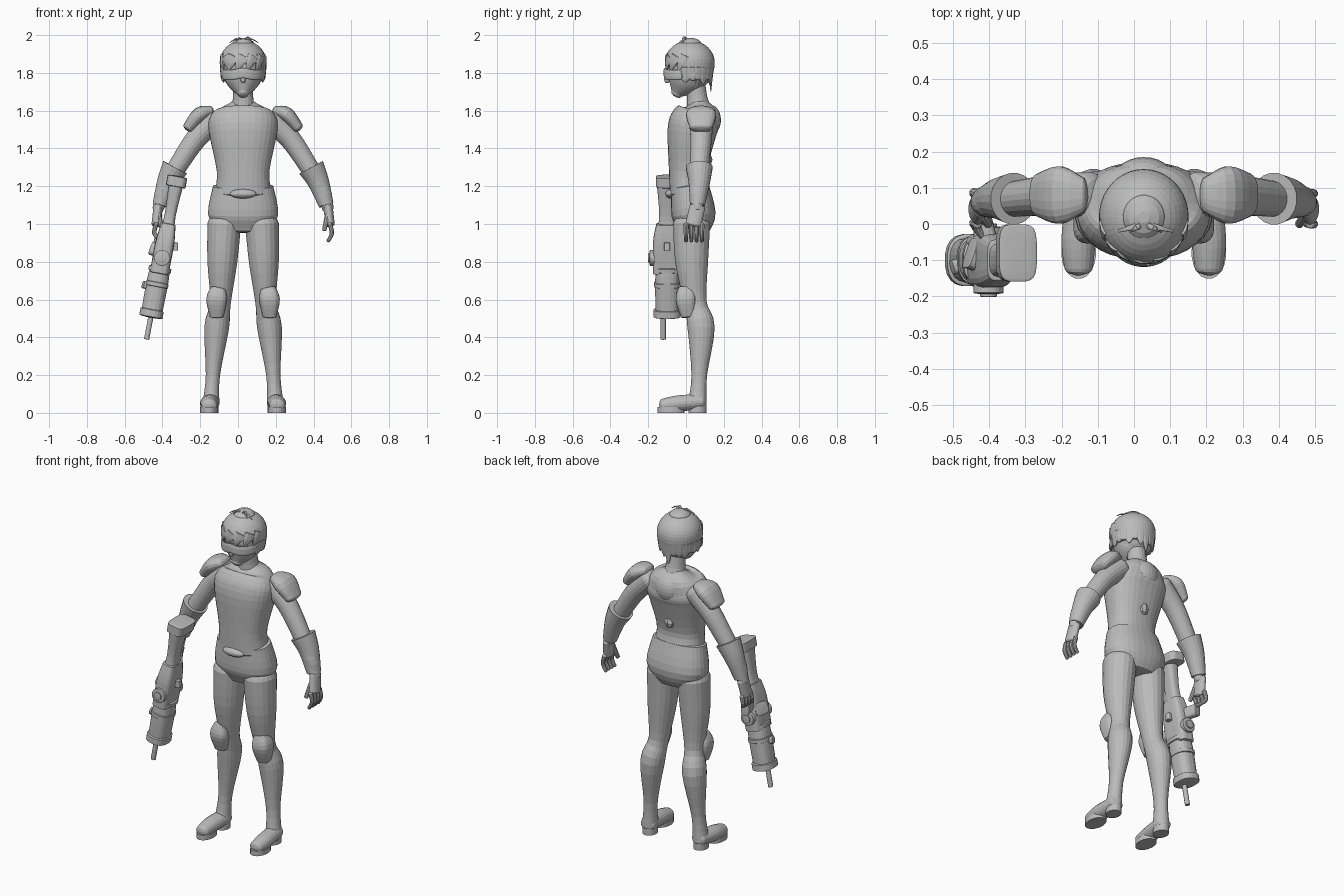
import bpy, bmesh
from math import sin, cos, pi, radians, copysign
from mathutils import Vector, Matrix

starter = bpy.data.objects.get("Cube")
if starter:
    bpy.data.objects.remove(starter)

BODY_X = .027   # the body stands slightly left of the centre
SIDEWAYS, DEPTHWAYS, UPWARD = Matrix.Identity(3)
made = []

grey = bpy.data.materials.new("plain grey")
grey.use_nodes = True
colour = (.5, .5, .5, 1)
grey.diffuse_color = colour
grey.node_tree.nodes["Principled BSDF"].inputs["Base Color"].default_value = colour


def finish(name, bm):
    """Turn a bmesh into an object with the shared material."""
    bmesh.ops.recalc_face_normals(bm, faces=bm.faces)
    mesh = bpy.data.meshes.new(name)
    bm.to_mesh(mesh)
    bm.free()
    mesh.materials.append(grey)
    obj = bpy.data.objects.new(name, mesh)
    obj.location.x = BODY_X
    bpy.context.collection.objects.link(obj)
    made.append(obj)
    return obj


def spline(points, steps):
    """Smooth interpolation through (x, y, z, radius) sections."""
    points = [Vector(point) for point in points]
    padded = [points[0]] + points + [points[-1]]
    result = []
    for before, start, end, after in zip(padded, padded[1:], padded[2:], padded[3:]):
        for step in range(steps):
            t = step / steps
            leave, arrive = (end - before) / 2, (after - start) / 2
            chord = end - start
            result.append(start + leave * t + (chord * 3 - leave * 2 - arrive) * t ** 2
                          + (leave + arrive - chord * 2) * t ** 3)
    return result + [points[-1]]


def tube(name, sections, depth=1, side=1, axis=DEPTHWAYS, power=2, sides=20, steps=4, cap=.6):
    """Loft superellipses, each `depth` times as deep along `axis` as wide."""
    rows = spline(sections, steps)
    centres = [row.xyz for row in rows]
    rings = []
    for i, row in enumerate(rows):
        ahead = centres[min(i + 1, len(rows) - 1)]
        behind = centres[max(i - 1, 0)]
        rings.append((centres[i], (ahead - behind).normalized(), row.w))

    def rounded(ring, direction):
        centre, tangent, radius = ring
        reach = tangent * radius * min(depth, 1) * cap * direction
        angles = [pi / 8, pi / 4, pi * .42]
        return [(centre + reach * sin(a), tangent, radius * cos(a)) for a in angles]

    if cap:
        rings = rounded(rings[0], -1)[::-1] + rings + rounded(rings[-1], 1)

    def bulge(value):
        return copysign(abs(value) ** (2 / power), value)

    bm = bmesh.new()
    loops = []
    for centre, tangent, radius in rings:
        across = axis.cross(tangent).normalized()
        deep = tangent.cross(across) * depth
        loop = []
        for k in range(sides):
            angle = 2 * pi * (k + .5) / sides
            point = centre + (across * bulge(cos(angle)) + deep * bulge(sin(angle))) * radius
            point.x *= side
            loop.append(bm.verts.new(point))
        loops.append(loop)
    for lower, upper in zip(loops, loops[1:]):
        for k in range(sides):
            bm.faces.new((lower[k - 1], lower[k], upper[k], upper[k - 1]))
    bm.faces.new(loops[0])
    bm.faces.new(loops[-1])
    return finish(name, bm)


def block(name, start, end, radius, **options):
    """Straight tube of constant section between two points."""
    sections = [(*start, radius), (*end, radius)]
    return tube(name, sections, steps=1, cap=options.pop("cap", .1), **options)


def ball(name, centre, radii, segments=24):
    bm = bmesh.new()
    bmesh.ops.create_uvsphere(bm, u_segments=segments, v_segments=segments // 2, radius=1)
    placement = Matrix.LocRotScale(Vector(centre), None, Vector(radii))
    bmesh.ops.transform(bm, matrix=placement, verts=bm.verts)
    return finish(name, bm)


# Torso, neck and trousers
tube("torso", [(0, .02, 1.17, .15), (0, .01, 1.28, .14), (0, .03, 1.48, .18), (0, .05, 1.55, .18),
               (0, .07, 1.6, .14), (0, .07, 1.64, .07)], depth=.72, power=2.3, sides=32, cap=.3)
tube("neck", [(0, .07, 1.6, .07), (0, .06, 1.66, .055), (0, .05, 1.75, .052)])
tube("trousers", [(0, .04, .96, .13), (0, .04, 1.05, .186), (0, .02, 1.2, .16)],
     depth=.63, power=2.3, sides=32, cap=.1)
ball("belt_buckle", (0, -.08, 1.16), (.07, .03, .025))
ball("back_plate", (0, .13, 1.55), (.08, .055, .08))
for height in (1.43, 1.34):
    ball("spine_plate", (0, .11, height), (.035, .03, .04), segments=8)

# Limbs and their armour on both sides
for side, label in ((1, "left_"), (-1, "right_")):
    tube(label + "leg", [(.1, .03, 1, .09), (.11, .03, .8, .08), (.12, .05, .58, .055),
                         (.14, .08, .45, .066), (.16, .07, .2, .038), (.17, .06, .05, .045)],
         depth=1.1, side=side)
    tube(label + "boot", [(.17, .08, .06, .045), (.18, -.04, .05, .048), (.18, -.12, .04, .04)],
         depth=.9, side=side, axis=UPWARD)
    block(label + "boot_heel", (.17, .06, 0), (.17, .06, .04), .04, depth=1.2, side=side, cap=0)
    block(label + "boot_sole", (.18, -.08, 0), (.18, -.08, .03), .048, depth=1.5, side=side, cap=0)
    tube(label + "knee_pad", [(.13, 0, .66, .04), (.14, 0, .6, .055), (.14, .01, .51, .036)],
         side=side, power=3, cap=.15)
    tube(label + "arm", [(.15, .08, 1.55, .065), (.25, .08, 1.45, .057), (.35, .07, 1.3, .05),
                         (.42, .06, 1.18, .044), (.45, .06, 1.08, .03)], side=side)
    tube(label + "gauntlet", [(.36, .07, 1.3, .072), (.4, .07, 1.22, .057), (.44, .06, 1.1, .04)],
         side=side, cap=0)
    tube(label + "shoulder_pad", [(.17, .08, 1.6, .025), (.23, .08, 1.58, .04), (.29, .08, 1.51, .03)],
         depth=2, side=side, power=2.4)

    # Hands: the left hangs open, the right curls around the grip
    tube(label + "palm", [(.45, .06, 1.09, .025), (.46, .04, 1, .025)], depth=1.7, side=side)
    tube(label + "thumb", [(.45, .03, 1.06, .016), (.43, 0, .97, .012)], side=side, sides=10)
    for finger in range(4):
        y = finger * .028
        tip = (.45, y, .91, .01) if side > 0 else (.44, y - .04, .92, .01)
        tube(label + "finger", [(.46, y, 1, .013), (.47, y, .95, .012), tip], side=side, sides=10)

# Rifle hanging beside the right leg
RIFLE_Y = -.1


def rifle_point(height, y=RIFLE_Y):
    """Point on the leaning axis of the rifle."""
    return (height * .19 - .585, y, height)


def rifle_part(name, profile, **options):
    """Loft along the rifle from (height, radius) pairs."""
    sections = [(*rifle_point(height), radius) for height, radius in profile]
    return tube(name, sections, cap=.1, **options)


def rifle_ring(name, height, radius, thickness):
    block(name, rifle_point(height), rifle_point(height + thickness), radius, depth=1.15, power=2.5)


block("rifle_butt", rifle_point(1.2, -.08), rifle_point(1.25, -.08), .053, depth=1.5, power=4)
rifle_part("rifle_stock", [(1.22, .04), (1.05, .03), (.95, .04)], depth=1.4, power=3)
rifle_part("rifle_receiver", [(1, .038), (.9, .05), (.74, .05)], depth=1.5, power=4)
rifle_part("rifle_barrel_shroud", [(.78, .05), (.7, .058), (.52, .056)], depth=1.1, power=2.5)
for height in (.67, .75):
    rifle_ring("rifle_band", height, radius=.061, thickness=.02)
rifle_ring("rifle_front_ring", .51, radius=.063, thickness=.035)
block("rifle_muzzle", rifle_point(.39, -.12), rifle_point(.53, -.12), .014)

for radius, reach in ((.042, .09), (.024, .1)):
    block("rifle_side_disc", rifle_point(.82, RIFLE_Y - reach), rifle_point(.82, RIFLE_Y + reach),
          radius, axis=UPWARD)
block("rifle_grip", rifle_point(.9), (-.45, .04, .9), .024, depth=1.5, axis=UPWARD, power=3)
block("rifle_magazine", rifle_point(.85), (-.48, -.08, .87), .036, depth=1.2, power=4)
block("rifle_side_handle", rifle_point(.66), (-.53, -.12, .68), .02, power=3)
block("rifle_sight", (-.36, RIFLE_Y, .86), (-.36, RIFLE_Y, .9), .016, power=4)

# Head with visor
HEAD = Vector((0, .02, 1.855))
tube("head", [(0, -.05, 1.69, .03), (0, -.02, 1.74, .08), (0, .01, 1.8, .104), (0, .02, 1.9, .1),
              (0, .02, 1.95, .06)], depth=1.05, sides=28)
visor_path = []
for degrees in range(-75, 76, 15):
    angle = radians(degrees)
    droop = abs(sin(angle * 2)) * .012
    visor_path.append((.108 * sin(angle), .01 - .12 * cos(angle), 1.8 - droop, .009))
tube("visor", visor_path, depth=3, axis=UPWARD, power=3, sides=12, cap=.2)
ball("nose", (0, -.1, 1.765), (.014, .016, .02), segments=12)
for side in (1, -1):
    ball("ear", (side * .106, .035, 1.79), (.014, .024, .034), segments=12)

# Hair cap, trimmed to a hairline that drops towards the nape
hair = ball("hair_cap", HEAD, (.124, .132, .117), segments=40)
bm = bmesh.new()
bm.from_mesh(hair.data)
for vert in bm.verts:
    if vert.co.z < HEAD.z:
        vert.co.z += (vert.co.z - HEAD.z) / 3


def below_hairline(face):
    centre = face.calc_center_median()
    backness = min(max(centre.y * 9 + .3, 0), 1)
    return centre.z < HEAD.z - .01 - .12 * backness


bmesh.ops.delete(bm, geom=[face for face in bm.faces if below_hairline(face)], context='FACES')
bm.to_mesh(hair.data)
bm.free()
hair.modifiers.new("thickness", 'SOLIDIFY').thickness = .012


def lock(name, angle, heights, lean=0, spread=1):
    """Tapered lock lying on the head; angle zero points to the back."""
    sections = []
    for i, (height, radius) in enumerate(zip(heights, (.03, .025, .004))):
        turn = angle + lean * i / 2
        out = spread if i else .95
        if i == 2:
            out = min(out, .95) if spread < 1 else out
        sections.append((.118 * out * sin(turn), HEAD.y + .124 * out * cos(turn), height, radius))
    outward = Vector((sin(angle), cos(angle), 0))
    tube(name, sections, depth=.4, axis=outward, sides=8, cap=.2)


# Locks around the nape, fringe over the brow and strands on the crown
for i in range(13):
    angle = radians(i * 17 - 102)
    tip = 1.7 + (i % 3) * .018 + abs(sin(angle)) * .05
    lock("nape_lock", angle, (1.83, 1.77, tip), spread=.9)
for i in range(7):
    lean = .3 if i < 5 else -.3
    lock("fringe_lock", radians(i * 26 + 102), (1.89, 1.85, 1.81), lean=lean)
for reach, top in ((.08, 1.98), (.05, 1.99), (-.04, 1.985), (-.07, 1.98)):
    tube("crown_strand", [(0, 0, 1.96, .005), (reach / 2, -.01, top, .004), (reach, -.02, 1.96, .002)],
         depth=2, sides=8, cap=.2)

# Smooth shading with crisp edges kept
for obj in bpy.context.view_layer.objects:
    obj.select_set(obj in made)
bpy.context.view_layer.objects.active = made[0]
bpy.ops.object.shade_smooth_by_angle(angle=radians(42))
